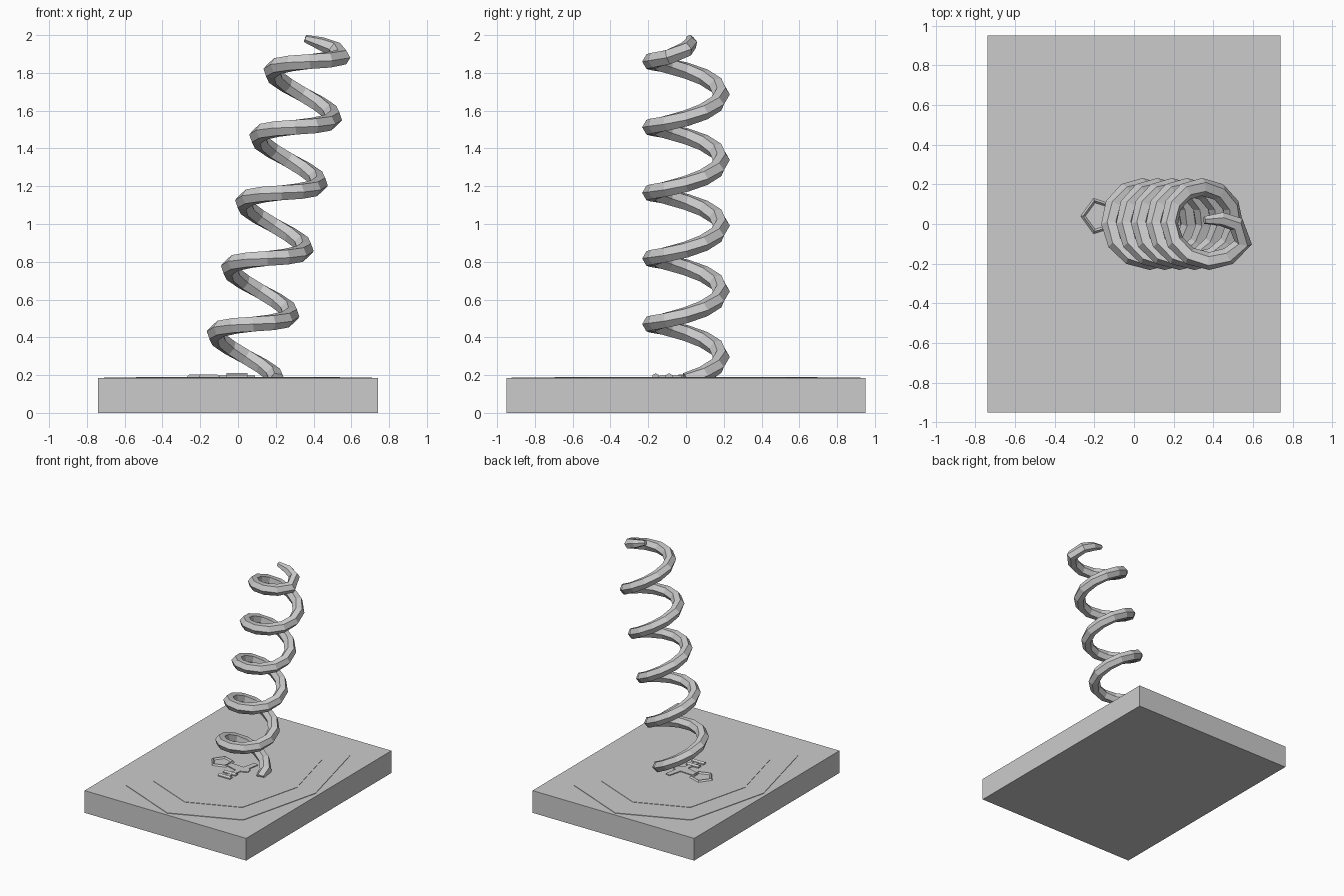
import bpy, bmesh, math
from mathutils import Vector

cube = bpy.data.objects.get("Cube")
if cube:
    bpy.data.objects.remove(cube, do_unlink=True)

grey = bpy.data.materials.new("plain grey")
grey.diffuse_color = (0.6, 0.6, 0.6, 1)
grey.use_nodes = True
grey.node_tree.nodes["Principled BSDF"].inputs["Base Color"].default_value = (0.6, 0.6, 0.6, 1)


def finish(name, bm):
    """Turn a bmesh into a flat-shaded grey object."""
    bmesh.ops.recalc_face_normals(bm, faces=bm.faces)
    mesh = bpy.data.meshes.new(name)
    bm.to_mesh(mesh)
    bm.free()
    mesh.materials.append(grey)
    obj = bpy.data.objects.new(name, mesh)
    bpy.context.collection.objects.link(obj)
    return obj


def prism(name, outline, z0, z1):
    """Extrude a flat outline from z0 to z1."""
    bm = bmesh.new()
    face = bm.faces.new([bm.verts.new((x, y, z0)) for x, y in outline])
    top = bmesh.ops.extrude_face_region(bm, geom=[face])["geom"]
    for v in top:
        if isinstance(v, bmesh.types.BMVert):
            v.co.z = z1
    return finish(name, bm)


def sweep(name, points, outward, radii, sides, closed=False):
    """Sweep a polygon section along points; outward gives each section's direction."""
    bm = bmesh.new()
    n = len(points)
    rings = []
    for i, p in enumerate(points):
        a, b = (i - 1, (i + 1) % n) if closed else (max(i - 1, 0), min(i + 1, n - 1))
        t = (points[b] - points[a]).normalized()
        o = (outward[i] - t * outward[i].dot(t)).normalized()
        u = t.cross(o)
        rings.append([bm.verts.new(p + radii[i] * (o * math.cos(k * math.tau / sides)
                      + u * math.sin(k * math.tau / sides))) for k in range(sides)])
    for i in range(n if closed else n - 1):
        r, s = rings[i], rings[(i + 1) % n]
        for k in range(sides):
            j = (k + 1) % sides
            bm.faces.new((r[k], r[j], s[j], s[k]))
    if not closed:
        bm.faces.new(rings[0])
        bm.faces.new(rings[-1])
    return finish(name, bm)


def octagon(rx, ry):
    return [(rx * math.cos(k * math.pi / 4) * (1.07 if k % 2 else 1),
             ry * math.sin(k * math.pi / 4) * (1.07 if k % 2 else 1)) for k in range(8)]


# Base block with two thin stacked octagonal plates
prism("base", [(-0.74, -0.95), (0.74, -0.95), (0.74, 0.95), (-0.74, 0.95)], 0, 0.184)
prism("outer_octagon_plate", octagon(0.71, 0.925), 0.18, 0.188)
prism("inner_octagon_plate", octagon(0.54, 0.695), 0.18, 0.191)

# Leaning coil spring, wound around a tilted axis
axis = Vector((0.075, 0, 0.3475))
side = Vector((axis.z, 0, -axis.x)).normalized()
back = Vector((0, 1, 0))
path, out = [], []
for deg in range(0, 5 * 360 - 29, 30):
    a = math.radians(deg)
    d = side * math.cos(a) + back * math.sin(a)
    path.append(Vector((0.08, 0, 0.47)) + axis * ((deg - 270) / 360) + d * 0.187)
    out.append(d)
radii = [0.045] * len(path)

# Spring end bent inwards to a flattened tip
for point, r in (((0.515, 0.0, 1.925), 0.042), ((0.44, 0.025, 1.955), 0.036),
                 ((0.355, 0.02, 1.982), 0.02)):
    path.append(Vector(point))
    out.append(Vector((0.6, 0.8, 0.1)))
    radii.append(r)
sweep("spring", path, out, radii, 6)

# Small raised key shape lying on the base: pentagon loop, shank and teeth
loop, loop_out = [], []
for k in range(5):
    a = math.radians(36 + 72 * k + 144)
    d = Vector((math.cos(a), math.sin(a), 0))
    loop.append(Vector((-0.175, 0.04, 0.189)) + d * Vector((0.07, 0.09, 0)).length * 0.72)
    loop_out.append(d)
sweep("loop", loop, loop_out, [0.014] * 5, 4, closed=True)
prism("shank", [(-0.12, 0.01), (0.02, -0.03), (0.09, 0.0), (0.08, 0.05), (-0.12, 0.06)],
      0.18, 0.198)
prism("back_arm", [(0.01, 0.04), (0.06, 0.04), (0.08, 0.15), (0.04, 0.16)], 0.18, 0.198)
prism("front_arm", [(-0.02, -0.14), (0.02, -0.14), (0.04, 0.0), (0.0, 0.0)], 0.18, 0.198)
for name, y in (("front_tooth", -0.16), ("rear_tooth", -0.09)):
    ends = [Vector((-0.06, y, 0.19)), Vector((0.05, y, 0.19))]
    sweep(name, ends, [Vector((0, 0, 1))] * 2, [0.02] * 2, 6)
